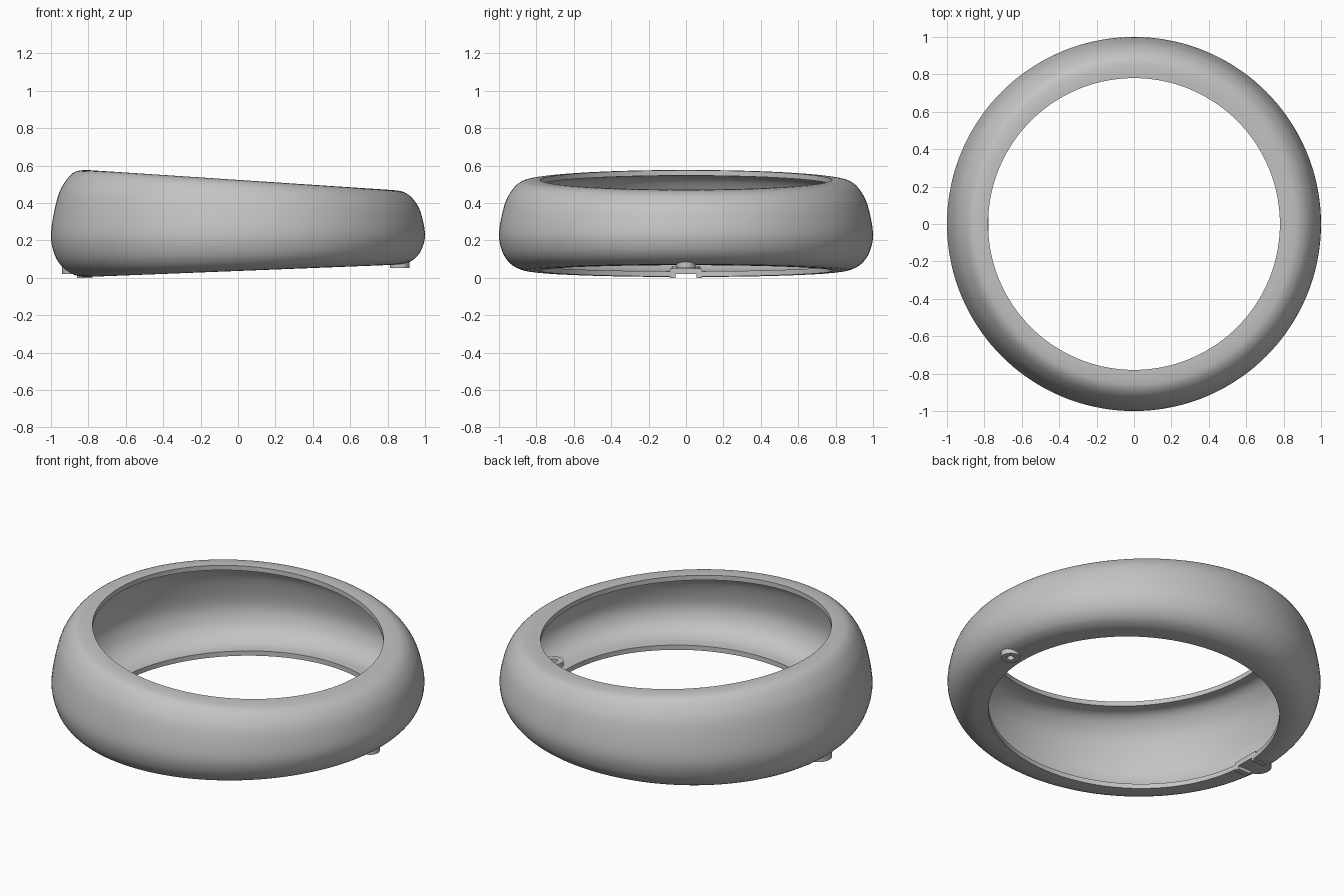
import bpy, bmesh, math
from mathutils import Vector

cube = bpy.data.objects.get("Cube")
if cube:
    bpy.data.objects.remove(cube, do_unlink=True)

grey = bpy.data.materials.new("plain_grey")
grey.use_nodes = True
grey.diffuse_color = (0.55, 0.55, 0.55, 1)
grey.node_tree.nodes["Principled BSDF"].inputs["Base Color"].default_value = (0.55, 0.55, 0.55, 1)

HOLE, WALL, SEGS, STEPS = 0.78, 0.028, 144, 4

# Cross-sections (radius, height fraction) of the tall and the short end
TALL = [(0.78, 1), (0.825, 0.997), (0.875, 0.972), (0.92, 0.89), (0.965, 0.73),
        (1, 0.41), (0.982, 0.22), (0.94, 0.1), (0.88, 0.025), (0.83, 0), (0.78, 0)]
SHORT = [(0.78, 1), (0.84, 1), (0.89, 0.98), (0.935, 0.9), (0.975, 0.73),
         (1, 0.42), (0.982, 0.2), (0.94, 0.065), (0.89, 0.01), (0.84, 0), (0.78, 0)]


def smooth_curve(points):
    """Pass a smooth curve through the given points."""
    p = [Vector(q) for q in points]
    p = [p[0]] + p + [p[-1]]
    out = []
    for i in range(1, len(p) - 2):
        a, b, c, d = p[i - 1:i + 3]
        for s in range(STEPS):
            t = s / STEPS
            out.append(0.5 * (2 * b + (c - a) * t + (2 * a - 5 * b + 4 * c - d) * t * t
                              + (3 * b - a - 3 * c + d) * t ** 3))
    return out + [p[-1]]


def section(angle, tall, short):
    """Closed loop of outer and inner wall at one angle."""
    mix = (1 + math.cos(angle)) / 2
    outer, inner = [], []
    for a, b in zip(tall, short):
        r, v = a.lerp(b, mix)
        r = max(r, HOLE)
        for loop, radius, inset in ((outer, r, 0), (inner, max(HOLE, r - WALL), WALL)):
            x, y = radius * math.cos(angle), radius * math.sin(angle)
            low = 0.037 + 0.039 * x + inset
            high = 0.523 - 0.066 * x - inset
            loop.append((x, y, low + (high - low) * v))
    return outer + inner[::-1]


def make_object(name, bm):
    bmesh.ops.recalc_face_normals(bm, faces=bm.faces)
    mesh = bpy.data.meshes.new(name)
    bm.to_mesh(mesh)
    bm.free()
    mesh.materials.append(grey)
    obj = bpy.data.objects.new(name, mesh)
    bpy.context.collection.objects.link(obj)
    return obj


def box(name, low, high):
    bm = bmesh.new()
    bmesh.ops.create_cube(bm, size=1)
    low, high = Vector(low), Vector(high)
    for v in bm.verts:
        v.co = (low + high) / 2 + v.co * (high - low)
    return make_object(name, bm)


def cylinder(name, x, radius, low, high):
    bm = bmesh.new()
    bmesh.ops.create_cone(bm, cap_ends=True, segments=40, radius1=radius,
                          radius2=radius, depth=high - low)
    bmesh.ops.translate(bm, verts=bm.verts, vec=(x, 0, (low + high) / 2))
    return make_object(name, bm)


def cut(obj, cutter):
    mod = obj.modifiers.new("cut", 'BOOLEAN')
    mod.operation, mod.solver, mod.object = 'DIFFERENCE', 'EXACT', cutter
    bpy.context.view_layer.objects.active = obj
    bpy.ops.object.modifier_apply(modifier=mod.name)


# Hollow ring shell
tall, short = smooth_curve(TALL), smooth_curve(SHORT)
bm = bmesh.new()
rings = [[bm.verts.new(co) for co in section(2 * math.pi * i / SEGS, tall, short)]
         for i in range(SEGS)]
for i, ring in enumerate(rings):
    after = rings[(i + 1) % SEGS]
    for j in range(len(ring)):
        k = (j + 1) % len(ring)
        bm.faces.new((ring[j], ring[k], after[k], after[j]))
shell = make_object("ring_shell", bm)

# Screw boss under the short end
boss = cylinder("screw_boss", 0.865, 0.052, 0.053, 0.125)
boss_hole = cylinder("boss_hole_cutter", 0.865, 0.02, 0, 0.2)

# Rounded latch tab and slotted block at the tall end
tab = cylinder("latch_tab", -0.865, 0.075, 0.02, 0.06)
block = box("latch_block", (-0.86, -0.085, 0), (-0.778, 0.085, 0.05))
slot = box("latch_slot_cutter", (-1.1, -0.055, -0.05), (-0.7, 0.055, 0.02))

cut(boss, boss_hole)
cut(shell, boss_hole)
cut(shell, slot)
cut(block, slot)
for helper in (boss_hole, slot):
    bpy.data.objects.remove(helper, do_unlink=True)

# Smooth shading with sharp edges kept
bpy.ops.object.select_all(action='DESELECT')
for obj in (shell, boss, tab, block):
    obj.select_set(True)
bpy.context.view_layer.objects.active = shell
bpy.ops.object.shade_smooth_by_angle(angle=math.radians(35))
